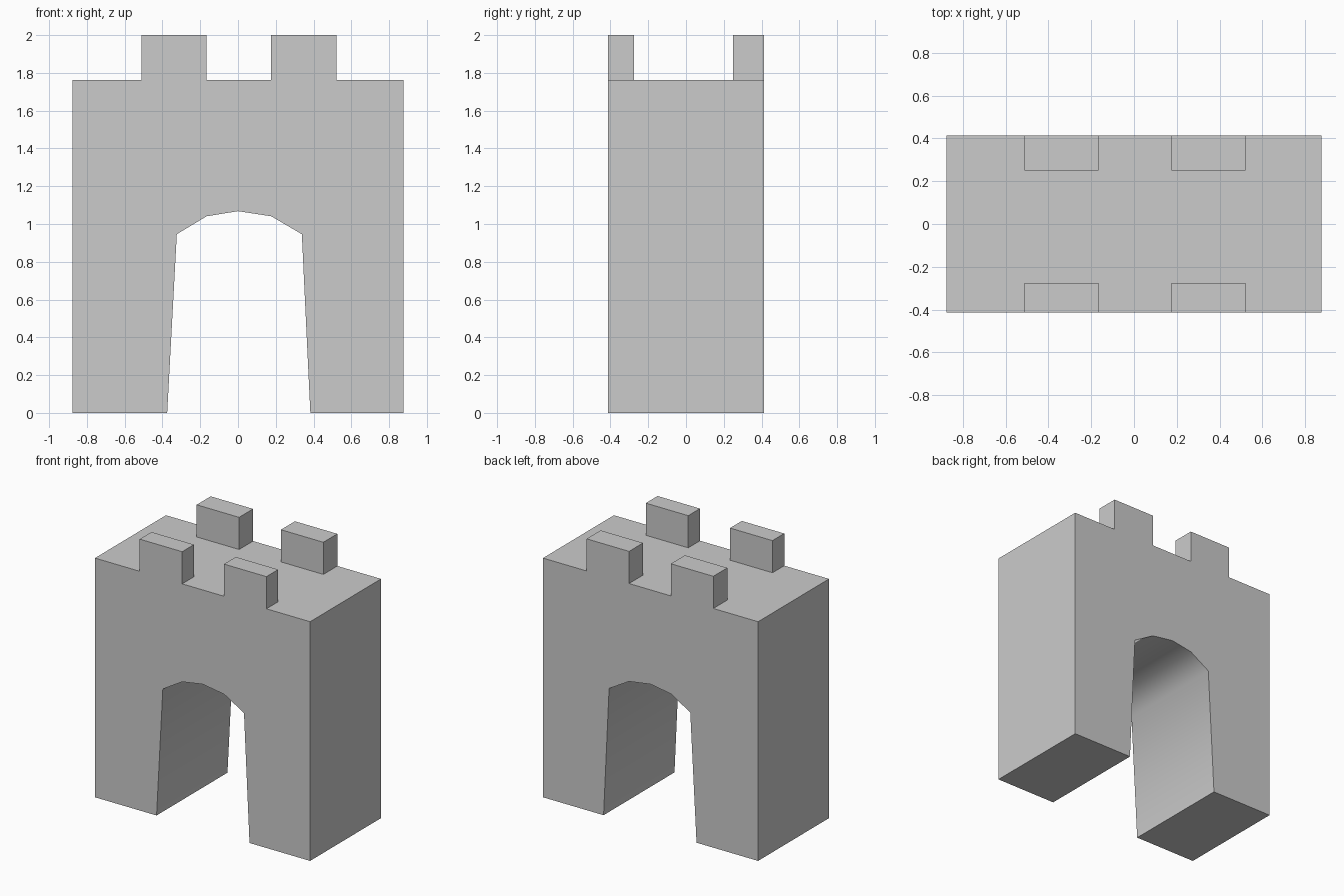
import bpy
import bmesh
import math

if "Cube" in bpy.data.objects:
    bpy.data.objects.remove(bpy.data.objects["Cube"])

W, D, WALL_TOP, TOP = 0.877, 0.413, 1.763, 2.0


def extrude_profile(name, profile, y0, y1, open_bottom=False):
    """Extrude an x-z outline from y0 to y1."""
    bm = bmesh.new()
    front = bm.faces.new([bm.verts.new((x, y0, z)) for x, z in profile])
    ext = bmesh.ops.extrude_face_region(bm, geom=[front], use_keep_orig=True)
    moved = [g for g in ext["geom"] if isinstance(g, bmesh.types.BMVert)]
    bmesh.ops.translate(bm, verts=moved, vec=(0, y1 - y0, 0))
    bmesh.ops.recalc_face_normals(bm, faces=bm.faces)
    if open_bottom:
        low = [f for f in bm.faces if f.normal.z < -0.9]
        bmesh.ops.delete(bm, geom=low, context='FACES_ONLY')
    mesh = bpy.data.meshes.new(name)
    bm.to_mesh(mesh)
    bm.free()
    obj = bpy.data.objects.new(name, mesh)
    bpy.context.collection.objects.link(obj)
    return obj


# gate wall with a tapered, five-sided arch opening
arch = [(-0.375, 0), (-0.324, 0.946), (-0.166, 1.041), (0, 1.068),
        (0.176, 1.041), (0.338, 0.946), (0.383, 0)]
outline = [(-W, 0)] + arch + [(W, 0), (W, WALL_TOP), (-W, WALL_TOP)]
gate = extrude_profile("gate_wall", outline, -D, D)

# smooth the arch vault, keep the block edges sharp
bpy.context.view_layer.objects.active = gate
gate.select_set(True)
bpy.ops.object.shade_smooth_by_angle(angle=math.radians(60))

# two battlements on each long edge, flush with the wall faces
for side, y0, y1 in (("front", -D, -0.276), ("back", 0.25, D)):
    for hand, x0, x1 in (("left", -0.512, -0.166), ("right", 0.175, 0.521)):
        box = [(x0, WALL_TOP), (x1, WALL_TOP), (x1, TOP), (x0, TOP)]
        extrude_profile(f"battlement_{side}_{hand}", box, y0, y1, True)
